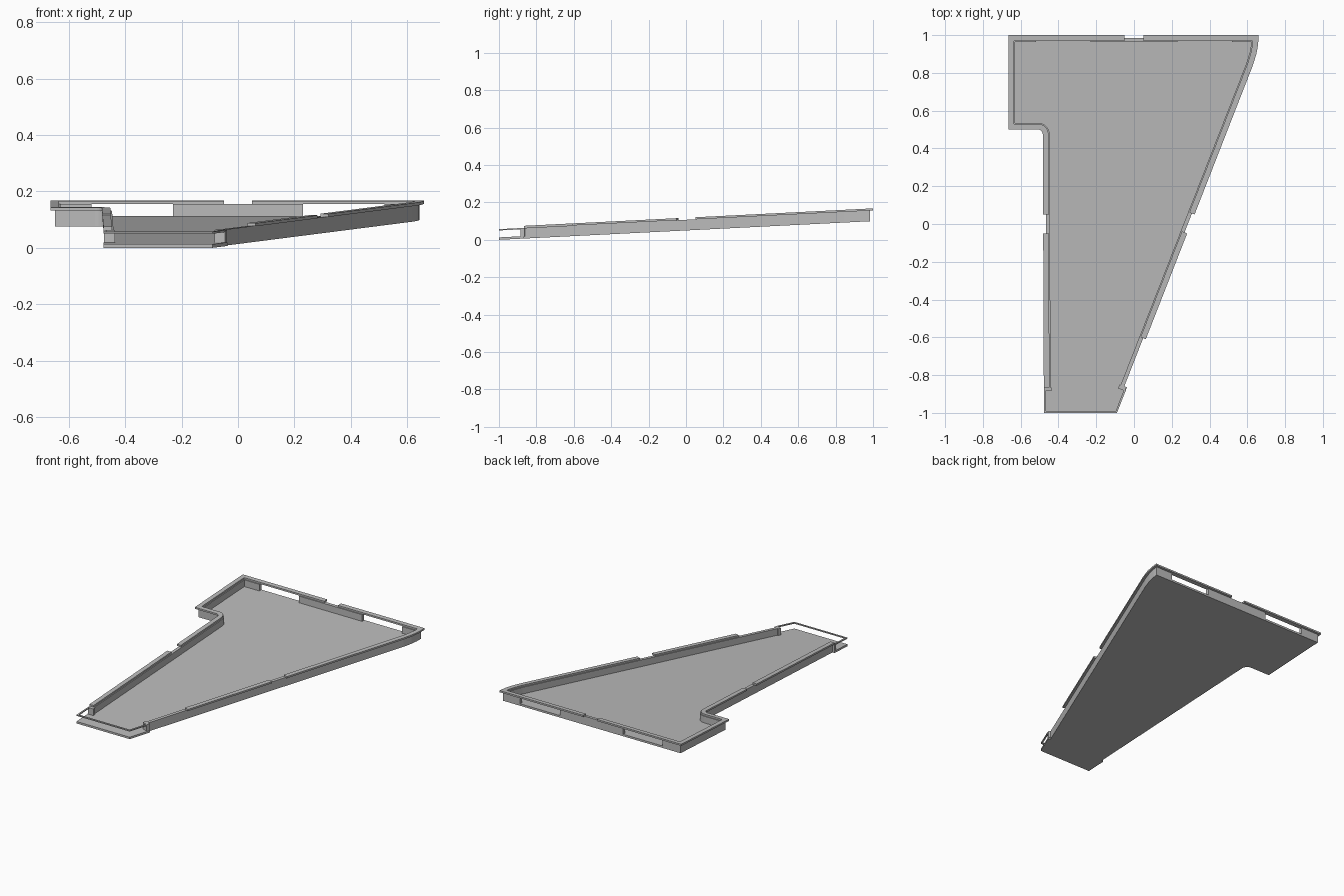
import bpy, bmesh, math
from mathutils import Vector

if "Cube" in bpy.data.objects:
    bpy.data.objects.remove(bpy.data.objects["Cube"], do_unlink=True)

grey = bpy.data.materials.new("plain_grey")
grey.use_nodes = True
grey.diffuse_color = (0.5, 0.5, 0.5, 1)
grey.node_tree.nodes["Principled BSDF"].inputs["Base Color"].default_value = (0.5, 0.5, 0.5, 1)

SLOPE = 0.05
FRONT, POST = -0.885, -0.865
FLOOR_H, WALL_H, RIM_H = 0.013, 0.057, 0.068


def right_edge(y):
    return (-0.09 + 0.391 * (y + 1), y)


def left_edge(y):
    return (-0.481 - 0.004 * y, y)


# Tray outline, counter-clockwise, with break points for every gap
outline = [left_edge(-1)]
outline += [right_edge(y) for y in (-1, FRONT, POST, -0.61, -0.05, 0.05, 0.84)]
outline += [(0.648, 0.9), (0.657, 0.95), (0.66, 1)]
outline += [(x, 1) for x in (0.52, 0.23, 0.05, -0.05, -0.23, -0.52, -0.665)]
outline += [(-0.665, 0.5)]
for k in range(6):
    a = math.radians(90 - 18 * k)
    outline.append((-0.508 + 0.025 * math.cos(a), 0.475 + 0.025 * math.sin(a)))
outline += [left_edge(y) for y in (0.05, -0.05, POST, FRONT)]
outline = [Vector(p) for p in outline]
N = len(outline)


def inset(d):
    """Outline moved inward by d with mitred corners."""
    pts = []
    for i, p in enumerate(outline):
        u = (p - outline[i - 1]).normalized()
        v = (outline[(i + 1) % N] - p).normalized()
        n1, n2 = Vector((-u.y, u.x)), Vector((-v.y, v.x))
        pts.append(p + (n1 + n2) * d / (1 + n1.dot(n2)))
    return pts


def lift(p, h):
    return (p.x, p.y, SLOPE * (p.y + 1) + h)


def finish(name, bm):
    bmesh.ops.remove_doubles(bm, verts=bm.verts, dist=0.00001)
    bmesh.ops.recalc_face_normals(bm, faces=bm.faces)
    mesh = bpy.data.meshes.new(name)
    bm.to_mesh(mesh)
    bm.free()
    mesh.materials.append(grey)
    bpy.context.collection.objects.link(bpy.data.objects.new(name, mesh))


def plate(name, pts, low, high):
    bm = bmesh.new()
    bottom = [bm.verts.new(lift(p, low)) for p in pts]
    top = [bm.verts.new(lift(p, high)) for p in pts]
    bm.faces.new(bottom[::-1])
    bm.faces.new(top)
    for i in range(len(pts)):
        j = (i + 1) % len(pts)
        bm.faces.new((bottom[i], bottom[j], top[j], top[i]))
    finish(name, bm)


def strip(name, keep, outer_d, inner_d, low, high):
    """Band following the outline on the segments whose midpoint is kept."""
    bm = bmesh.new()
    outer, inner = inset(outer_d), inset(inner_d)
    kept = [keep((outline[i] + outline[(i + 1) % N]) / 2) for i in range(N)]
    for i in range(N):
        if not kept[i]:
            continue
        j = (i + 1) % N
        a, b = [[bm.verts.new(lift(p[k], h)) for p, h in
                 ((outer, low), (inner, low), (inner, high), (outer, high))] for k in (i, j)]
        for s in range(4):
            t = (s + 1) % 4
            bm.faces.new((a[s], a[t], b[t], b[s]))
        if not kept[i - 1]:
            bm.faces.new(a[::-1])
        if not kept[j]:
            bm.faces.new(b)
    finish(name, bm)


def at_front(m):
    return m.y < FRONT


def is_post(m):
    return FRONT < m.y < POST


def has_wall(m):
    window = m.y > 0.99 and 0.23 < abs(m.x) < 0.52
    return m.y > POST and not window


def has_rim(m):
    side_notch = abs(m.y) < 0.05
    back_notch = m.y > 0.99 and abs(m.x) < 0.05
    bare_side = m.x > -0.3 and m.y < -0.61
    return m.y > POST and not (side_notch or back_notch or bare_side)


# Sloping floor and its wider front tongue
plate("floor", [p for p, o in zip(inset(0.015), outline) if o.y > FRONT - 0.001], 0, FLOOR_H)
plate("front_floor", [o for o in outline if o.y < POST + 0.001], 0, FLOOR_H)

# Walls, end posts, flanged rim and open front frame
strip("wall", has_wall, 0.015, 0.036, FLOOR_H - 0.001, WALL_H)
strip("end_posts", is_post, 0.002, 0.042, FLOOR_H - 0.001, WALL_H)
strip("rim", has_rim, 0, 0.03, WALL_H, RIM_H)
strip("front_frame", at_front, 0, 0.01, WALL_H - 0.007, WALL_H)
